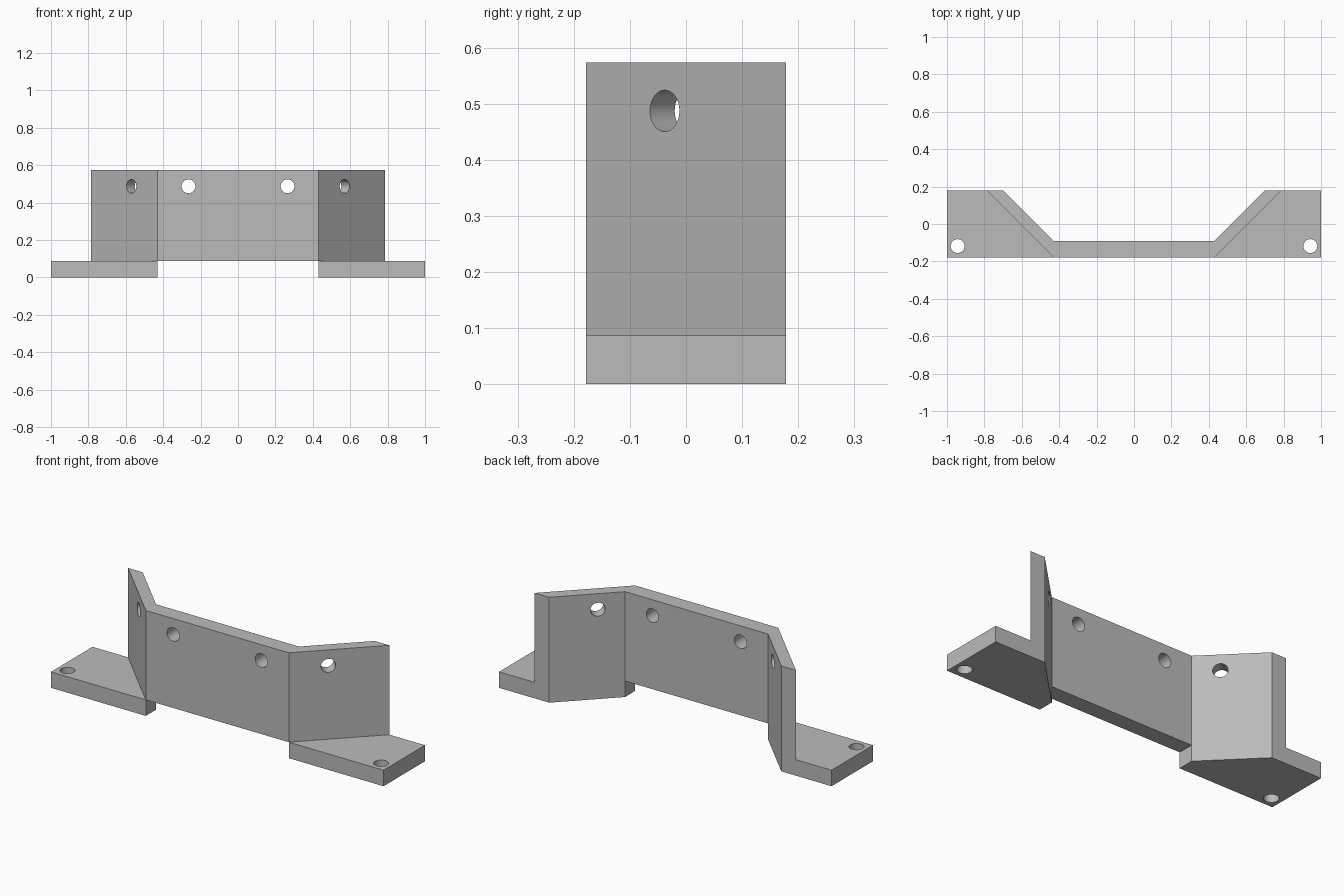
import bpy, bmesh, math
from mathutils import Vector

cube = bpy.data.objects.get("Cube")
if cube:
    bpy.data.objects.remove(cube, do_unlink=True)

FOOT_TOP, TOP = 0.087, 0.573      # plate height, overall height
HALF_Y, BEND, THICK_Y = 0.178, 0.43, -0.09
HOLE_R, HOLE_Z = 0.037, 0.487

grey = bpy.data.materials.new("plain_grey")
grey.use_nodes = True
colour = (0.5, 0.5, 0.5, 1)
grey.diffuse_color = colour
grey.node_tree.nodes["Principled BSDF"].inputs["Base Color"].default_value = colour


def prism(name, plan, z0, z1):
    """Extrude a plan outline from z0 to z1."""
    bm = bmesh.new()
    face = bm.faces.new([bm.verts.new((x, y, z0)) for x, y in plan])
    top = bmesh.ops.extrude_face_region(bm, geom=[face])["geom"]
    bmesh.ops.translate(bm, vec=(0, 0, z1 - z0),
                        verts=[g for g in top if isinstance(g, bmesh.types.BMVert)])
    bmesh.ops.recalc_face_normals(bm, faces=bm.faces)
    mesh = bpy.data.meshes.new(name)
    bm.to_mesh(mesh)
    bm.free()
    mesh.materials.append(grey)
    obj = bpy.data.objects.new(name, mesh)
    bpy.context.collection.objects.link(obj)
    return obj


def drill(obj, centre, axis):
    """Cut a round through-hole along the axis, then discard the cutter."""
    bpy.ops.mesh.primitive_cylinder_add(
        vertices=48, radius=HOLE_R, depth=0.3, location=centre,
        rotation=Vector(axis).to_track_quat("Z", "Y").to_euler())
    cutter = bpy.context.object
    cutter.hide_render = True
    cutter.data.materials.append(grey)
    mod = obj.modifiers.new("hole", "BOOLEAN")
    mod.operation, mod.solver, mod.object = "DIFFERENCE", "EXACT", cutter
    bpy.ops.object.select_all(action="DESELECT")
    obj.select_set(True)
    bpy.context.view_layer.objects.active = obj
    bpy.ops.object.modifier_apply(modifier=mod.name)
    bpy.data.objects.remove(cutter, do_unlink=True)
    bpy.ops.object.shade_smooth_by_angle(angle=math.radians(30))


# Raised centre wall
wall = prism("centre_wall", [(-BEND, -HALF_Y), (BEND, -HALF_Y),
                             (BEND, THICK_Y), (-BEND, THICK_Y)], FOOT_TOP, TOP)
for side in (-1, 1):
    drill(wall, (side * 0.265, -0.134, HOLE_Z), (0, 1, 0))

# Angled wings and mounting feet, both sides
outer_x = BEND + 2 * HALF_Y
inner_x = BEND + HALF_Y - THICK_Y
for side, label in ((1, "left"), (-1, "right")):
    def plan(points):
        return [(side * x, y) for x, y in points]

    wing = prism(label + "_wing", plan([(BEND, -HALF_Y), (outer_x, HALF_Y),
                                        (inner_x, HALF_Y), (BEND, THICK_Y)]), 0, TOP)
    drill(wing, (side * 0.57, -0.038, HOLE_Z), (side, -1, 0))

    foot = prism(label + "_foot", plan([(BEND, -HALF_Y), (1, -HALF_Y),
                                        (1, HALF_Y), (outer_x, HALF_Y)]), 0, FOOT_TOP)
    drill(foot, (side * 0.943, -0.118, FOOT_TOP / 2), (0, 0, 1))
